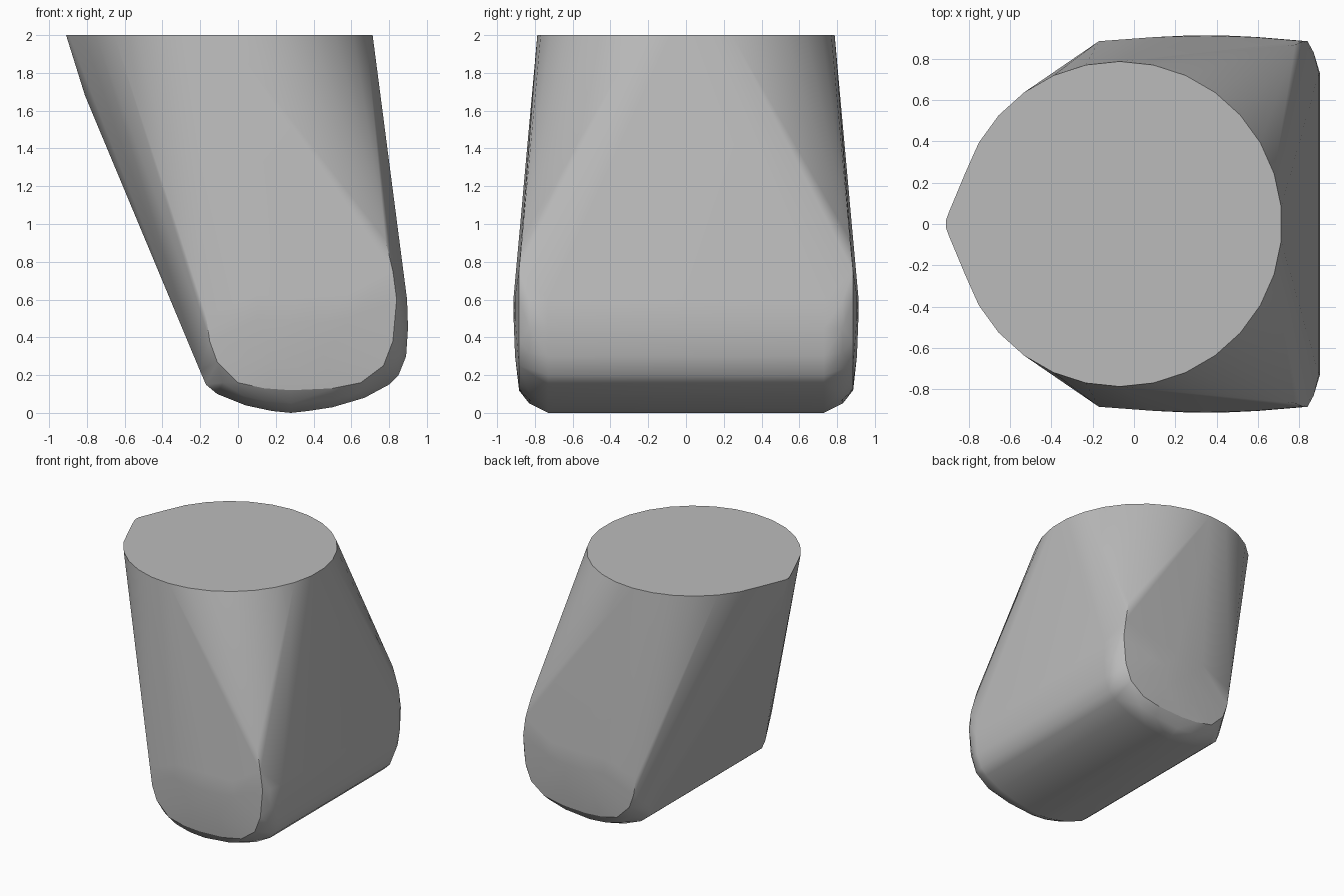
import bpy, bmesh, math

if "Cube" in bpy.data.objects:
    bpy.data.objects.remove(bpy.data.objects["Cube"], do_unlink=True)

# Plain grey
grey = bpy.data.materials.new("mid grey")
grey.use_nodes = True
colour = (0.5, 0.5, 0.5, 1)
grey.diffuse_color = colour
grey.node_tree.nodes["Principled BSDF"].inputs["Base Color"].default_value = colour

# Rounded foot: (x, z) sections at growing distance from the middle
foot_sections = {
    0.73: [(-0.2, 0.22), (-0.17, 0.15), (-0.11, 0.10), (0.04, 0.04), (0.18, 0.01),
           (0.28, 0), (0.37, 0.01), (0.5, 0.03), (0.67, 0.08), (0.8, 0.15),
           (0.85, 0.2), (0.89, 0.3), (0.9, 0.45), (0.895, 0.6)],
    0.83: [(-0.14, 0.25), (-0.08, 0.16), (0.03, 0.09), (0.15, 0.06), (0.28, 0.05),
           (0.5, 0.07), (0.64, 0.11), (0.78, 0.22), (0.85, 0.32), (0.87, 0.45),
           (0.87, 0.6)],
    0.885: [(-0.17, 0.52), (-0.15, 0.38), (-0.11, 0.27), (0, 0.16), (0.14, 0.13),
            (0.28, 0.12), (0.5, 0.13), (0.65, 0.16), (0.77, 0.25), (0.82, 0.38),
            (0.84, 0.6), (0.82, 0.75)],
    0.868: [(0.78, 0.92)],
    0.905: [(0.1, 0.5), (0.2, 0.3), (0.45, 0.3), (0.6, 0.5), (0.58, 0.62), (0.1, 0.62)],
    0.912: [(0.25, 0.48), (0.45, 0.48), (0.35, 0.62)],
}
points = [(x, s * y, z) for y, section in foot_sections.items()
          for x, z in section for s in (-1, 1)]

# Flat round top with a small pointed lip on one side
sides = 30
for i in range(sides):
    a = 2 * math.pi * (i + 0.5) / sides
    points.append((-0.07 + 0.787 * math.cos(a), 0.787 * math.sin(a), 2))
for s in (-1, 1):
    points += [(-0.91, s * 0.02, 2), (-0.895, s * 0.06, 2), (-0.81, s * 0.04, 1.68)]

# Skin tightly around the foot and the top
bm = bmesh.new()
for p in points:
    bm.verts.new(p)
hull = bmesh.ops.convex_hull(bm, input=bm.verts)
loose = [v for v in bm.verts if not v.link_faces]
bmesh.ops.delete(bm, geom=loose, context='VERTS')
bmesh.ops.dissolve_limit(bm, angle_limit=math.radians(1), verts=bm.verts, edges=bm.edges)
bmesh.ops.recalc_face_normals(bm, faces=bm.faces)
mesh = bpy.data.meshes.new("tapered_body")
bm.to_mesh(mesh)
bm.free()
mesh.materials.append(grey)
body = bpy.data.objects.new("tapered_body", mesh)
bpy.context.collection.objects.link(body)

# Smooth sides, sharp rim
bpy.ops.object.select_all(action='DESELECT')
body.select_set(True)
bpy.context.view_layer.objects.active = body
bpy.ops.object.shade_smooth_by_angle(angle=math.radians(30))
weighted = body.modifiers.new("even_shading", 'WEIGHTED_NORMAL')
weighted.keep_sharp = True
